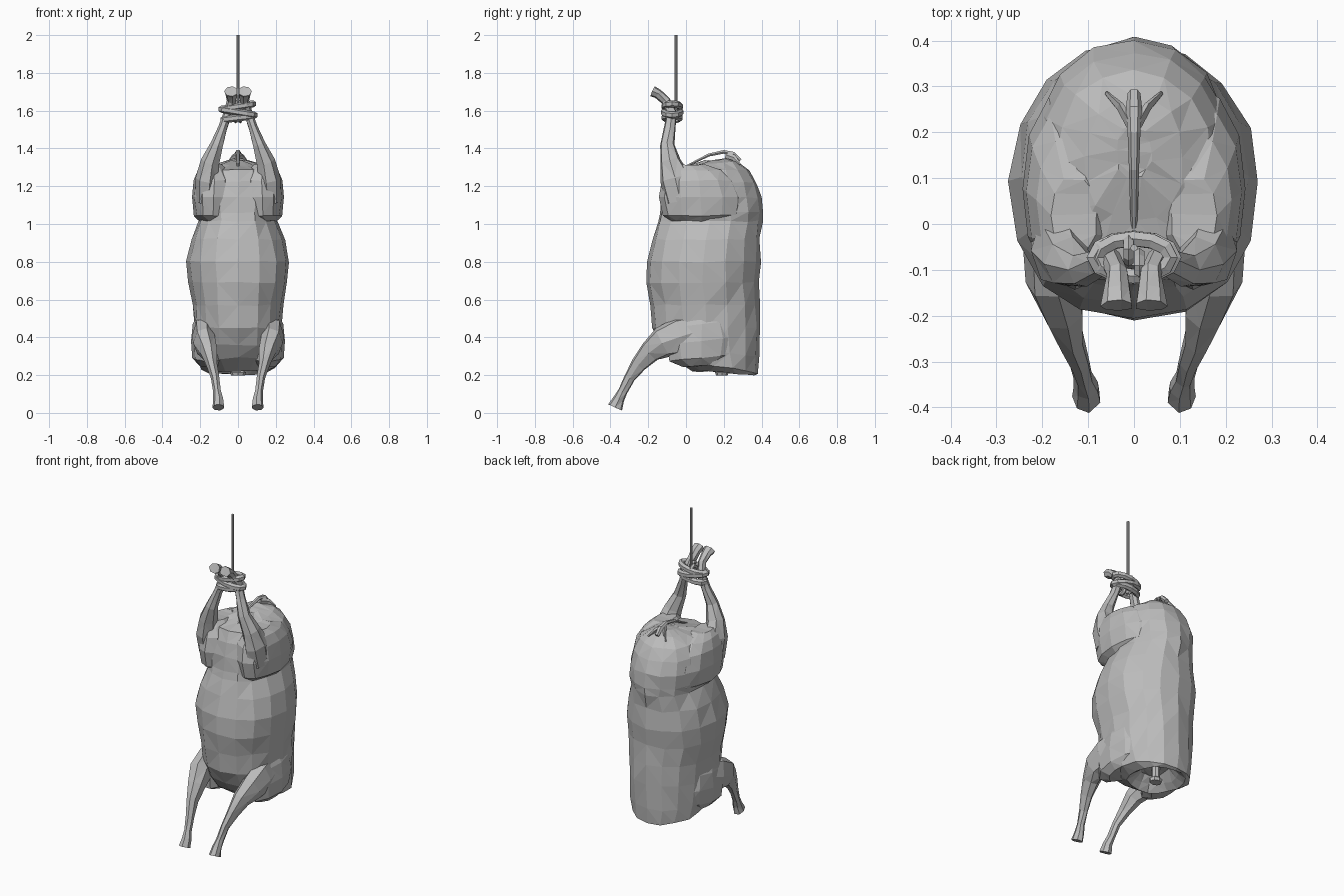
import bpy, bmesh, math, random
from mathutils import Vector

random.seed(4)
if "Cube" in bpy.data.objects:
    bpy.data.objects.remove(bpy.data.objects["Cube"], do_unlink=True)

grey = bpy.data.materials.new("plain grey")
grey.use_nodes = True
grey.diffuse_color = (0.5, 0.5, 0.5, 1)
grey.node_tree.nodes["Principled BSDF"].inputs["Base Color"].default_value = (0.5, 0.5, 0.5, 1)


def skin(name, rings, closed=False, jitter=0.0, mirror=False):
    """Bridge rings of points into a flat-faced mesh."""
    bm = bmesh.new()
    loops = [[bm.verts.new(p) for p in ring] for ring in rings]
    n = len(loops[0])
    pairs = list(zip(loops, loops[1:])) + ([(loops[-1], loops[0])] if closed else [])
    for a, b in pairs:
        for i in range(n):
            j = (i + 1) % n
            bm.faces.new((a[i], a[j], b[j], b[i]))
    if not closed:
        bm.faces.new(loops[0])
        bm.faces.new(loops[-1])
    for v in bm.verts:
        v.co += Vector([random.uniform(-jitter, jitter) for _ in range(3)])
    if jitter:
        bmesh.ops.triangulate(bm, faces=bm.faces[:], quad_method='SHORT_EDGE')
    bmesh.ops.recalc_face_normals(bm, faces=bm.faces[:])
    mesh = bpy.data.meshes.new(name)
    bm.to_mesh(mesh)
    bm.free()
    mesh.materials.append(grey)
    ob = bpy.data.objects.new(name, mesh)
    bpy.context.collection.objects.link(ob)
    if mirror:
        ob.modifiers.new("mirror", 'MIRROR')
    return ob


def tube(name, path, sides=7, closed=False, **kw):
    """Sweep along (x, y, z, half width in x, half depth) stations."""
    pts = [Vector(p[:3]) for p in path]
    rings = []
    for i, p in enumerate(path):
        if closed:
            t = pts[(i + 1) % len(pts)] - pts[i - 1]
        else:
            t = pts[min(i + 1, len(pts) - 1)] - pts[max(i - 1, 0)]
        ref = Vector((0, 0, 1)) if closed else Vector((1, 0, 0))
        d = t.cross(ref).normalized()
        w = d.cross(t).normalized()
        rings.append([pts[i] + w * p[3] * math.cos(a) + d * p[4] * math.sin(a)
                      for a in (math.tau * k / sides for k in range(sides))])
    return skin(name, rings, closed, **kw)


def oval(z, front, back, half, tilt=0, n=16):
    """Torso section, fuller at the front than the back; tilt lifts the front."""
    ring = []
    for k in range(n):
        a = math.tau * k / n
        c, s = math.cos(a), math.sin(a)
        power = .95 if s > 0 else .88
        x = half * math.copysign(abs(c) ** power, c)
        y = math.copysign(abs(s) ** power, s)
        ring.append((x, (front + back) / 2 + y * (back - front) / 2, z - tilt * y))
    return ring


# Torso, from the hollow neck opening up to the rump
skin("torso", [
    oval(.29, .10, .28, .07),
    oval(.245, .06, .33, .11, .01),
    oval(.213, .03, .365, .15, .01),
    oval(.25, -.075, .378, .205, .042),
    oval(.33, -.13, .385, .225, .032),
    oval(.45, -.175, .39, .232),
    oval(.57, -.19, .39, .238),
    oval(.69, -.207, .385, .262),
    oval(.80, -.21, .395, .271),
    oval(.92, -.18, .392, .245),
    oval(1.015, -.15, .405, .206),
    oval(1.06, -.142, .405, .215),
    oval(1.14, -.135, .40, .22),
    oval(1.22, -.12, .372, .208, .003),
    oval(1.285, -.088, .338, .172),
    oval(1.322, .01, .28, .108, -.012),
    oval(1.34, .10, .22, .04, -.005)], jitter=.005)

# Hams bulging from the flanks
skin("ham", [
    [(x + w * math.cos(a), y + d * math.sin(a), z)
     for a in (math.tau * k / 12 for k in range(12))]
    for z, x, y, w, d in [(1.015, .145, .085, .055, .16), (1.045, .135, .085, .098, .21),
                          (1.14, .126, .08, .118, .222), (1.23, .126, .07, .11, .2),
                          (1.285, .13, .05, .085, .15), (1.315, .13, .02, .05, .09)]],
     jitter=.004, mirror=True)

# Hind legs drawn up to the knot, hooves flaring forward
tube("hind_leg", [
    (.17, -.03, 1.12, .055, .08), (.165, -.055, 1.24, .062, .084),
    (.146, -.083, 1.33, .052, .056), (.111, -.10, 1.42, .035, .039),
    (.078, -.085, 1.51, .025, .031), (.053, -.075, 1.59, .024, .028),
    (.036, -.108, 1.652, .025, .025), (.036, -.147, 1.689, .03, .025),
    (.036, -.178, 1.702, .036, .03)], jitter=.002, mirror=True)

# Forelegs sweeping down and forward
tube("foreleg", [
    (.165, .09, .44, .06, .09), (.18, -.03, .405, .065, .105),
    (.177, -.12, .374, .061, .087), (.155, -.19, .323, .047, .06),
    (.139, -.25, .256, .031, .043), (.12, -.298, .183, .022, .03),
    (.111, -.335, .113, .02, .025), (.104, -.355, .072, .028, .03),
    (.104, -.375, .03, .032, .04)], jitter=.002, mirror=True)

# Shoulder blades
skin("shoulder", [
    [(.155 + w * math.cos(a), .08 + d * math.sin(a), z + .1 * math.sin(a) * d)
     for a in (math.tau * k / 10 for k in range(10))]
    for z, w, d in [(.25, .05, .10), (.29, .085, .18), (.38, .092, .19),
                    (.47, .082, .16), (.54, .055, .08)]], jitter=.004, mirror=True)

# Tail curled forward over the rump, with its two root folds
tube("tail", [
    (0, .285, 1.335, .014, .014), (0, .25, 1.37, .018, .015), (0, .20, 1.382, .014, .011),
    (0, .12, 1.365, .011, .009), (0, .05, 1.33, .009, .007), (0, -.02, 1.295, .006, .005)], sides=6)
tube("tail_root_fold", [
    (.005, .215, 1.365, .012, .02), (.03, .255, 1.35, .009, .016),
    (.06, .285, 1.315, .004, .006)], sides=5, mirror=True)

# Cut spine in the neck opening
tube("neck_bone", [
    (0, .19, .30, .025, .025), (0, .19, .225, .025, .025),
    (0, .19, .215, .042, .036), (0, .19, .197, .036, .03)], sides=8)

# Rope turns around both legs
for i, (z, rx, ry, lean) in enumerate([(1.562, .078, .04, .01), (1.592, .088, .043, -.016),
                                       (1.622, .08, .041, .014)]):
    tube("rope_turn_%d" % i, [
        (rx * math.cos(a), -.073 + ry * math.sin(a), z + lean * math.cos(a), .019, .018)
        for a in (math.tau * k / 12 for k in range(12))], sides=6, closed=True)

# Cross turns of the knot between the legs
for i, y in enumerate((-.09, -.055)):
    tube("knot_turn_%d" % i, [
        (.012 * (-1) ** i, y + .028 * math.cos(a), 1.595 + .048 * math.sin(a), .014, .012)
        for a in (math.tau * k / 12 for k in range(12))], sides=6, closed=True)

# Straight hanging line
tube("hanging_line", [(0, -.052, 1.58, .008, .008), (0, -.052, 2.0, .008, .008)], sides=8)
